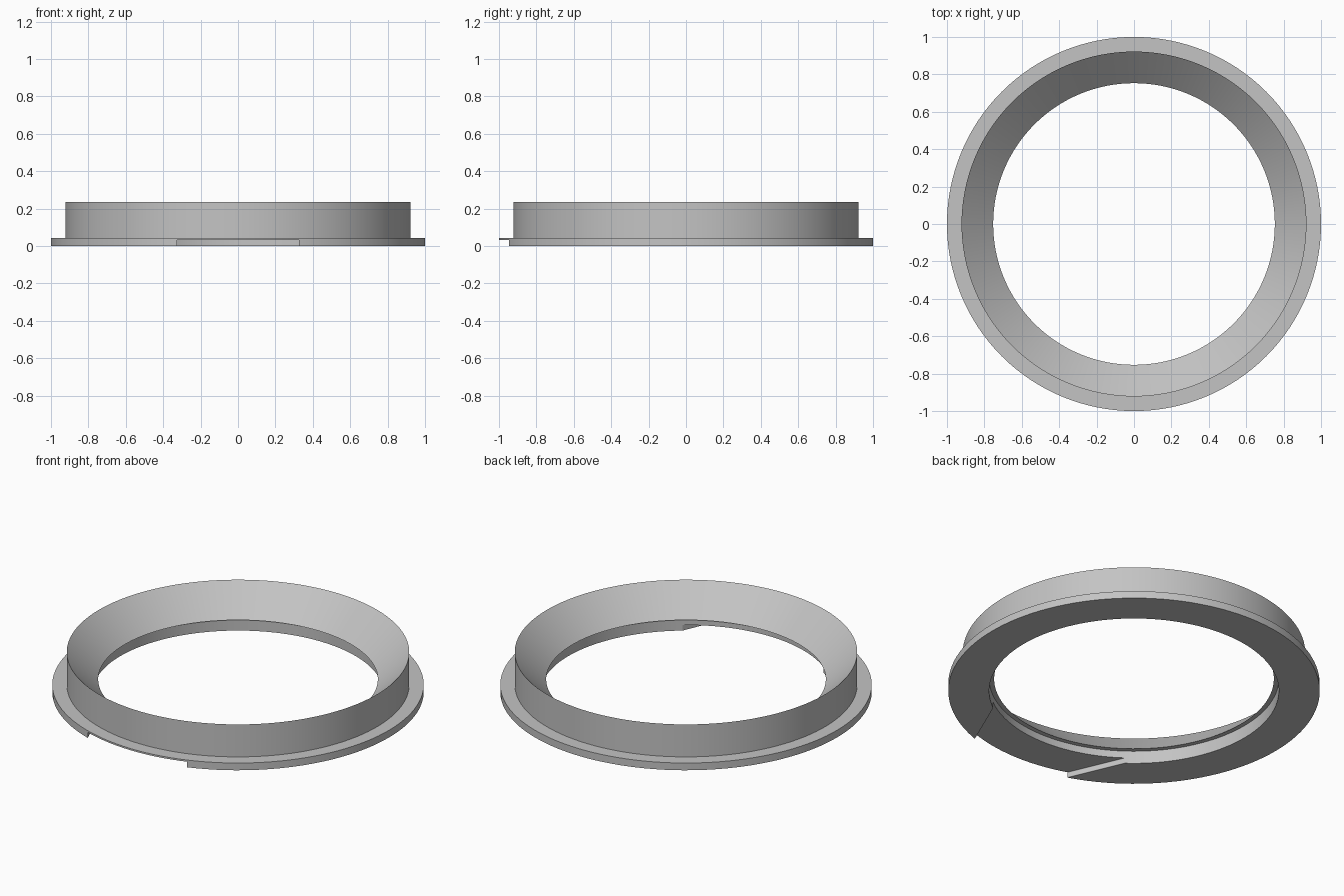
import bpy
import bmesh
import math

SEGMENTS = 128

default_cube = bpy.data.objects.get("Cube")
if default_cube:
    bpy.data.objects.remove(default_cube, do_unlink=True)

# One plain grey material
grey = bpy.data.materials.new("plain grey")
grey.use_nodes = True
colour = (0.55, 0.55, 0.55, 1.0)
grey.diffuse_color = colour
grey.node_tree.nodes["Principled BSDF"].inputs["Base Color"].default_value = colour


def add_object(name, bm):
    """Turn a bmesh into a linked object with outward normals."""
    bmesh.ops.recalc_face_normals(bm, faces=bm.faces)
    mesh = bpy.data.meshes.new(name)
    bm.to_mesh(mesh)
    bm.free()
    mesh.materials.append(grey)
    obj = bpy.data.objects.new(name, mesh)
    bpy.context.collection.objects.link(obj)
    return obj


def lathe(name, profile):
    """Revolve a closed (radius, height) profile about the z axis."""
    bm = bmesh.new()
    rings = []
    for i in range(SEGMENTS):
        a = 2 * math.pi * i / SEGMENTS
        rings.append([bm.verts.new((r * math.cos(a), r * math.sin(a), z))
                      for r, z in profile])
    n = len(profile)
    for i in range(SEGMENTS):
        here, following = rings[i], rings[(i + 1) % SEGMENTS]
        for j in range(n):
            k = (j + 1) % n
            bm.faces.new((here[j], following[j], following[k], here[k]))
    return add_object(name, bm)


def prism(name, outline, bottom, top):
    """Extrude a flat (x, y) outline between two heights."""
    bm = bmesh.new()
    base = bm.faces.new([bm.verts.new((x, y, bottom)) for x, y in outline])
    result = bmesh.ops.extrude_face_region(bm, geom=[base])
    raised = [v for v in result["geom"] if isinstance(v, bmesh.types.BMVert)]
    bmesh.ops.translate(bm, verts=raised, vec=(0, 0, top - bottom))
    return add_object(name, bm)


# Flanged ring: stepped bore below, conical bore rising to a thin rim
ring = lathe("flanged_ring", [
    (0.78, 0.0),
    (1.0, 0.0),
    (1.0, 0.043),
    (0.922, 0.043),
    (0.922, 0.236),
    (0.753, 0.075),
    (0.78, 0.075),
])

# Shallow notch under the front of the flange, widening towards the bore
half = [(0.215, -1.2), (0.518, -0.5)]
outline = half + [(-x, y) for x, y in reversed(half)]
cutter = prism("notch_cutter", outline, -0.1, 0.033)
cutter.hide_render = True

notch = ring.modifiers.new("front notch", "BOOLEAN")
notch.operation = "DIFFERENCE"
notch.solver = "EXACT"
notch.object = cutter

bpy.ops.object.select_all(action="DESELECT")
ring.select_set(True)
bpy.context.view_layer.objects.active = ring
bpy.ops.object.modifier_apply(modifier=notch.name)
bpy.data.objects.remove(cutter, do_unlink=True)

# Smooth round walls with crisp corners
bpy.ops.object.shade_smooth_by_angle(angle=math.radians(30))
